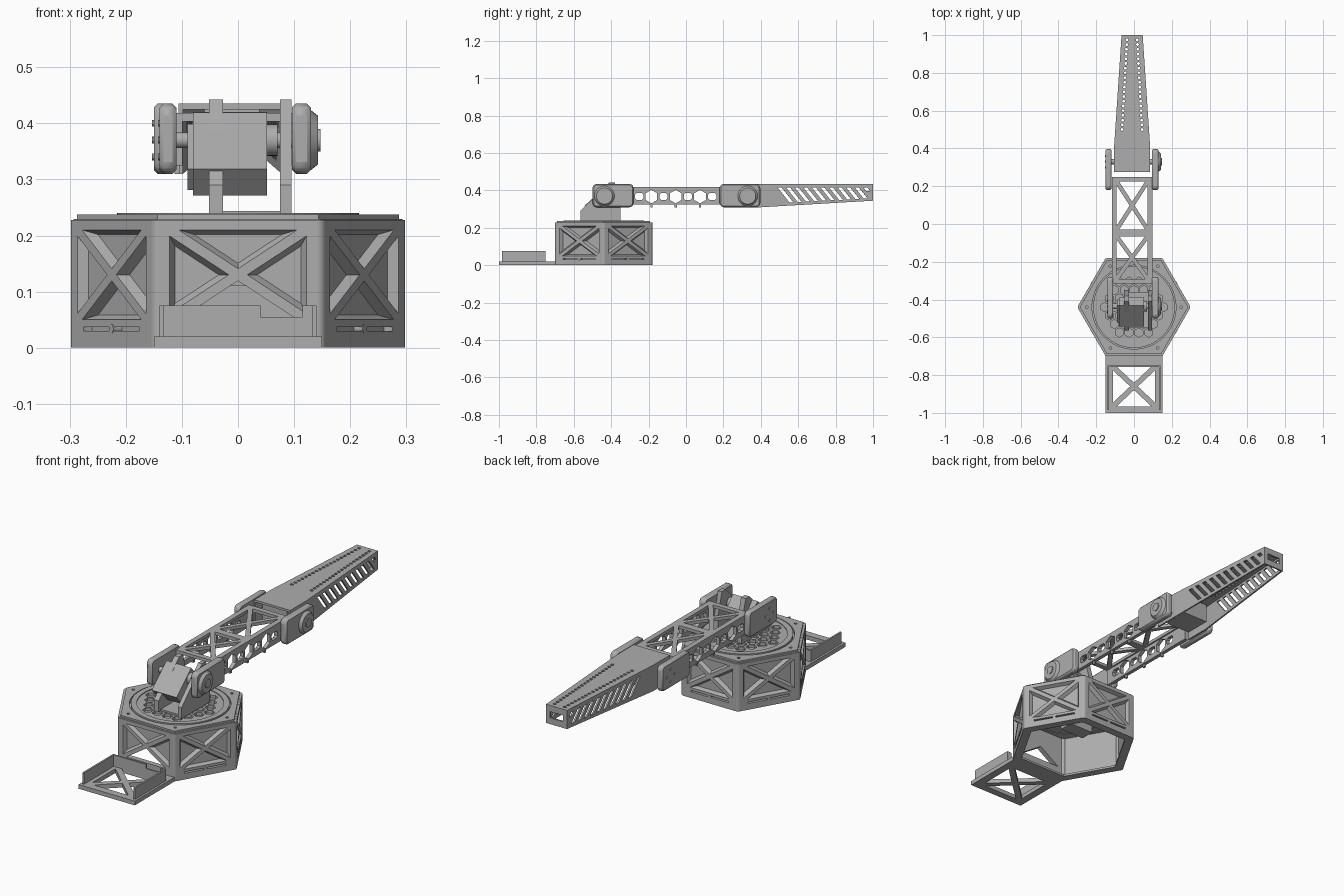
import bpy, bmesh, math
from mathutils import Matrix, Vector

if "Cube" in bpy.data.objects:
    bpy.data.objects.remove(bpy.data.objects["Cube"], do_unlink=True)

grey = bpy.data.materials.new("grey_plastic")
grey.use_nodes = True
grey.diffuse_color = (0.42, 0.42, 0.42, 1)
grey.node_tree.nodes["Principled BSDF"].inputs["Base Color"].default_value = (0.42, 0.42, 0.42, 1)

X, Y, Z = Vector((1, 0, 0)), Vector((0, 1, 0)), Vector((0, 0, 1))
parts = []


def add_mesh(name, bm, matrix=Matrix()):
    bmesh.ops.remove_doubles(bm, verts=bm.verts, dist=1e-5)
    bmesh.ops.recalc_face_normals(bm, faces=bm.faces)
    mesh = bpy.data.meshes.new(name)
    bm.to_mesh(mesh)
    bm.free()
    mesh.materials.clear()
    mesh.materials.append(grey)
    ob = bpy.data.objects.new(name, mesh)
    ob.matrix_world = matrix
    bpy.context.collection.objects.link(ob)
    parts.append(ob)
    return ob


def frame(origin, u, v):
    w = u.cross(v)
    return Matrix.Translation(origin) @ Matrix((u, v, w)).transposed().to_4x4()


def plate(name, loops, origin, u, v, depth, bevel=0):
    """Flat plate: first loop is the outline, the others are holes."""
    cu = bpy.data.curves.new(name, 'CURVE')
    cu.dimensions, cu.fill_mode, cu.extrude = '2D', 'BOTH', depth / 2
    for loop in loops:
        sp = cu.splines.new('POLY')
        sp.points.add(len(loop) - 1)
        for p, (a, b) in zip(sp.points, loop):
            p.co = (a, b, 0, 1)
        sp.use_cyclic_u = True
    tmp = bpy.data.objects.new(name + "_curve", cu)
    bpy.context.collection.objects.link(tmp)
    dg = bpy.context.evaluated_depsgraph_get()
    mesh = bpy.data.meshes.new_from_object(tmp.evaluated_get(dg))
    bm = bmesh.new()
    bm.from_mesh(mesh)
    bpy.data.objects.remove(tmp, do_unlink=True)
    bpy.data.meshes.remove(mesh)
    bmesh.ops.remove_doubles(bm, verts=bm.verts, dist=1e-5)
    if bevel:
        bmesh.ops.dissolve_limit(bm, angle_limit=0.02, verts=bm.verts, edges=bm.edges)
    ob = add_mesh(name, bm, frame(origin, u, v))
    if bevel:
        mod = ob.modifiers.new("chamfer", 'BEVEL')
        mod.width, mod.segments = bevel, 1
    return ob


def flat(name, loops, z0, z1, cy=0):
    return plate(name, loops, Vector((0, cy, (z0 + z1) / 2)), X, Y, z1 - z0)


def side(name, loops, x0, x1, bevel=0):
    return plate(name, loops, Vector(((x0 + x1) / 2, 0, 0)), Y, Z, x1 - x0, bevel)


def box(name, lo, hi, tilt=0):
    bm = bmesh.new()
    lo, hi = Vector(lo), Vector(hi)
    bmesh.ops.create_cube(bm, size=1, matrix=Matrix.Diagonal(hi - lo).to_4x4())
    return add_mesh(name, bm, Matrix.Translation((lo + hi) / 2) @ Matrix.Rotation(tilt, 4, 'X'))


def rod(name, p0, p1, r0, r1=None, n=32):
    bm = bmesh.new()
    p0, p1 = Vector(p0), Vector(p1)
    bmesh.ops.create_cone(bm, cap_ends=True, segments=n, radius1=r0,
                          radius2=r0 if r1 is None else r1, depth=(p1 - p0).length)
    turn = (p1 - p0).to_track_quat('Z', 'Y').to_matrix().to_4x4()
    return add_mesh(name, bm, Matrix.Translation((p0 + p1) / 2) @ turn)


def rect(x0, x1, y0, y1):
    return [(x0, y0), (x1, y0), (x1, y1), (x0, y1)]


def ngon(cx, cy, r, n, start=0):
    return [(cx + r * math.cos(start + math.tau * i / n), cy + r * math.sin(start + math.tau * i / n))
            for i in range(n)]


def octagon(x0, x1, y0, y1, c):
    return [(x0 + c, y0), (x1 - c, y0), (x1, y0 + c), (x1, y1 - c),
            (x1 - c, y1), (x0 + c, y1), (x0, y1 - c), (x0, y0 + c)]


def x_cell(x0, x1, y0, y1, b):
    """Four triangular openings left by an X of bars with half width b."""
    w, h = x1 - x0, y1 - y0
    cx, cy, diag = (x0 + x1) / 2, (y0 + y1) / 2, math.hypot(w, h)
    d, e = b * diag / h, b * diag / w
    return [[(x0 + d, y0), (x1 - d, y0), (cx, cy - e)], [(x0 + d, y1), (x1 - d, y1), (cx, cy + e)],
            [(x0, y0 + e), (x0, y1 - e), (cx - d, cy)], [(x1, y0 + e), (x1, y1 - e), (cx + d, cy)]]


def funnel(name, tri, origin, u, v, depth, k=0.74):
    """Sloped rim of a recess, shrinking towards the triangle's incentre."""
    pts = [Vector(p) for p in tri]
    wt = [(pts[i - 2] - pts[i - 1]).length for i in range(3)]
    c = sum((p * s for p, s in zip(pts, wt)), Vector((0, 0))) / sum(wt)
    bm = bmesh.new()
    top = [bm.verts.new((p.x, p.y, depth / 2)) for p in pts]
    low = [bm.verts.new((*(c + (p - c) * k), -depth / 2)) for p in pts]
    for i in range(3):
        bm.faces.new((top[i - 1], top[i], low[i], low[i - 1]))
    add_mesh(name, bm, frame(origin, u, v))


# Hexagonal base: six braced walls with rounded corner posts
BY = -0.44
for k in range(6):
    a = math.radians(60 * k - 90)
    n, u = Vector((math.cos(a), math.sin(a), 0)), Vector((-math.sin(a), math.cos(a), 0))
    o = Vector((0, BY, 0))
    tris = x_cell(-0.122, 0.122, 0.05, 0.21, 0.009)
    groove = [] if k == 0 else [rect(-0.1, 0.1, 0.03, 0.037)]
    plate("base_wall_frame", [rect(-0.1403, 0.1403, 0, 0.228)] + tris + groove, o + n * 0.2515, u, Z, 0.017)
    plate("base_wall_panel", [rect(-0.14, 0.14, 0, 0.228)] + (tris[:1] if k == 0 else []),
          o + n * 0.239, u, Z, 0.008)
    for t in tris[1:] if k == 0 else tris:
        funnel("base_recess_rim", t, o + n * 0.2515, u, Z, 0.017)
    if k:
        rod("base_screw", o + n * 0.24 + Z * 0.034, o + n * 0.261 + Z * 0.034, 0.008, n=12)
    c = math.radians(60 * k)
    p = o + Vector((math.cos(c), math.sin(c), 0)) * 0.2806
    rod("base_corner", p, p + Z * 0.228, 0.017, n=24)

# Lid with stepped edge, and bottom rim
screws = [ngon(0.25 * math.cos(i * math.pi / 3), 0.25 * math.sin(i * math.pi / 3), 0.007, 10) for i in range(6)]
flat("base_lid", [ngon(0, 0, 0.293, 6), ngon(0, 0, 0.222, 64)], 0.208, 0.229, BY)
flat("base_lid_top", [ngon(0, 0, 0.287, 6), ngon(0, 0, 0.222, 64)] + screws, 0.229, 0.237, BY)
flat("base_bottom_rim", [ngon(0, 0, 0.285, 6), ngon(0, 0, 0.255, 6)], 0, 0.01, BY)

# Turntable with honeycomb recesses
cells = []
for i in range(-4, 5):
    for j in range(-4, 5):
        cx, cy = 0.052 * (i + j / 2), 0.045 * j
        if math.hypot(cx, cy) < 0.165:
            cells.append(ngon(cx, cy, 0.024, 6, math.pi / 6))
flat("turntable", [ngon(0, 0, 0.195, 64)] + cells, 0.222, 0.236, BY)
flat("turntable_floor", [ngon(0, 0, 0.222, 64)], 0.21, 0.222, BY)
flat("turntable_ring", [ngon(0, 0, 0.216, 64), ngon(0, 0, 0.19, 64)], 0.222, 0.24, BY)

# Turning motor inside the base
box("base_motor", (-0.09, -0.48, 0.11), (0.04, -0.41, 0.19))
box("base_motor_mount", (-0.13, -0.465, 0.165), (0.08, -0.425, 0.175))
rod("base_motor_shaft", (0, BY, 0.18), (0, BY, 0.212), 0.02)
flat("base_gear", [[(r * math.cos(i * math.pi / 16), r * math.sin(i * math.pi / 16))
                    for i in range(32) for r in [0.055 if i % 2 else 0.042]]], 0.195, 0.205, BY)

# Front tray
flat("tray_floor", [rect(-0.15, 0.15, -1, -0.69)] + x_cell(-0.112, 0.112, -0.965, -0.755, 0.014), 0, 0.02)
plate("tray_back_wall", [[(-0.14, 0.02), (0.14, 0.02), (0.14, 0.075), (0.115, 0.075), (0.115, 0.055),
                          (0.04, 0.055), (0.04, 0.075), (-0.14, 0.075)]], Vector((0, -0.754, 0)), X, Z, 0.008)
for s in (-0.14, 0.132):
    side("tray_side_wall", [rect(-0.985, -0.75, 0.02, 0.075)], s, s + 0.008)

# Shoulder bracket and tilted motor
cheek = [(-0.565, 0.236), (-0.35, 0.236), (-0.35, 0.33), (-0.38, 0.442), (-0.41, 0.442), (-0.565, 0.29)]
side("shoulder_cheek_left", [cheek], 0.075, 0.095)
side("shoulder_cheek_right", [cheek], -0.052, -0.027)
box("shoulder_foot", (-0.05, -0.55, 0.236), (0.095, -0.36, 0.244))
box("shoulder_motor", (-0.08, -0.54, 0.313), (0.052, -0.39, 0.377), math.radians(42))
box("shoulder_motor_cap", (-0.09, -0.52, 0.315), (-0.075, -0.40, 0.365), math.radians(42))

# Arm joints: chamfered cheeks, bosses and shafts
for name, cy, y0, y1, xr in (("shoulder", -0.436, -0.50, -0.28, -0.14), ("elbow", 0.33, 0.18, 0.397, -0.15)):
    outline = octagon(y0, y1, 0.31, 0.435, 0.014)
    side(name + "_fork_left", [outline], 0.096, 0.13, 0.007)
    side(name + "_fork_right", [outline], xr, xr + 0.03, 0.007)
    rod(name + "_boss", (0.128, cy, 0.37), (0.143, cy, 0.37), 0.055, 0.043)
    rod(name + "_boss_pin", (0.14, cy, 0.37), (0.147, cy, 0.37), 0.02)
    rod(name + "_shaft", (-0.125, cy, 0.37), (0.1, cy, 0.37), 0.014)
    rod(name + "_horn", (0.052, cy, 0.37), (0.07, cy, 0.37), 0.028)
    for i in range(4):
        p = ngon(cy, 0.37, 0.03, 4)[i]
        rod(name + "_fork_screw", (xr - 0.003, *p), (xr + 0.005, *p), 0.006, n=10)

# Upper arm: truss deck between two pierced walls
flat("upper_arm_deck", [rect(-0.117, 0.097, -0.315, 0.25)]
     + x_cell(-0.092, 0.072, -0.03, 0.225, 0.011) + x_cell(-0.092, 0.072, -0.29, -0.065, 0.011), 0.403, 0.418)
holes = [ngon(-0.185 + 0.13 * i, 0.367, 0.036, 6, math.pi / 6) for i in range(3)]
holes += [octagon(-0.272 + 0.13 * i, -0.228 + 0.13 * i, 0.35, 0.385, 0.008) for i in range(4)]
for x0 in (-0.117, 0.079):
    side("upper_arm_wall", [rect(-0.315, 0.25, 0.325, 0.405)] + holes, x0, x0 + 0.018)
    for i in range(3):
        y = -0.185 + 0.13 * i
        box("upper_arm_nub", (x0 + 0.004, y - 0.006, 0.31), (x0 + 0.014, y + 0.006, 0.328))

# Forearm: tapered channel, open underneath
CX, W0, W1 = -0.01, 0.096, 0.056
dots = [ngon(CX + s * (0.053 - 0.026 * i / 19), 0.5 + 0.025 * i, 0.0075, 10)
        for i in range(20) for s in (-1, 1)]
flat("forearm_deck", [[(CX - W0, 0.275), (CX + W0, 0.275), (CX + W0, 0.4), (CX + W1, 1),
                       (CX - W1, 1), (CX - W0, 0.4)]] + dots, 0.425, 0.435)
slots = []
for i in range(11):
    t = 0.09 + 0.046 * i
    zb = 0.335 + 0.025 * i / 10
    run = min((0.415 - zb) * 0.8, 0.565 - t)
    zb = 0.415 - run / 0.8
    slots.append([(t, 0.415), (t + 0.022, 0.415), (t + 0.022 + run, zb), (t + run, zb)])
for s in (-1, 1):
    u = Vector((-s * (W0 - W1), 0.6, 0)).normalized()
    plate("forearm_wall", [[(0, 0.31), (0.601, 0.345), (0.601, 0.427), (0, 0.427)]] + slots,
          Vector((CX + s * (W0 - 0.004), 0.4, 0)), u, Z, 0.008)
    xs = CX + s * (W0 - 0.004)
    side("forearm_root_wall", [rect(0.275, 0.402, 0.31, 0.427)], xs - 0.004, xs + 0.004)
plate("forearm_tip", [rect(CX - W1, CX + W1, 0.345, 0.427), rect(CX - 0.035, CX + 0.035, 0.375, 0.405)],
      Vector((0, 0.996, 0)), X, Z, 0.008)
box("elbow_motor", (-0.08, 0.30, 0.33), (0.052, 0.43, 0.42))

# Smooth round parts while keeping edges sharp
bpy.ops.object.select_all(action='DESELECT')
for ob in parts:
    ob.select_set(True)
bpy.context.view_layer.objects.active = parts[0]
bpy.ops.object.shade_smooth_by_angle(angle=math.radians(30))
